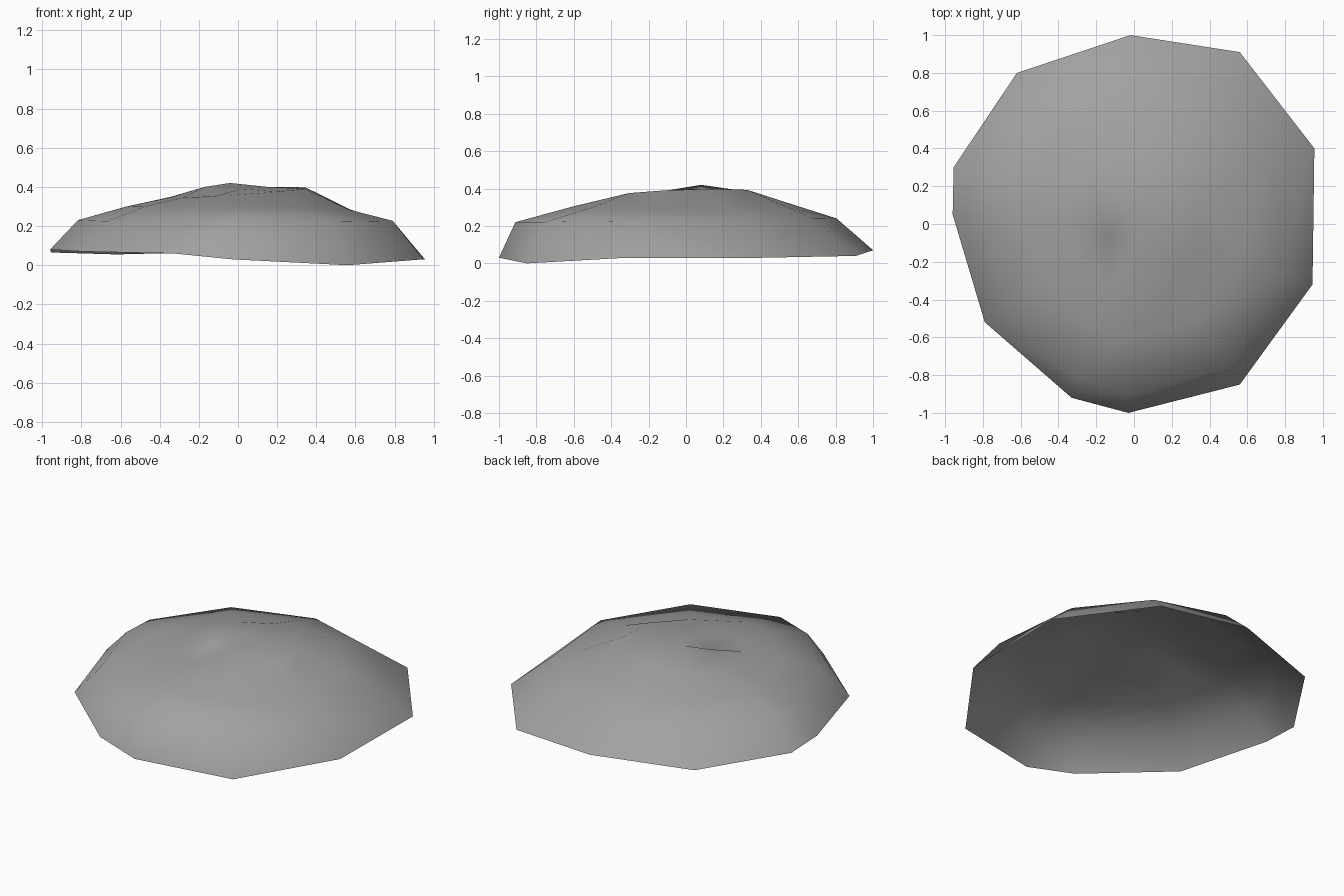
import bpy
import bmesh
from mathutils import Vector
from mathutils.geometry import delaunay_2d_cdt

cube = bpy.data.objects.get("Cube")
if cube:
    bpy.data.objects.remove(cube, do_unlink=True)

# Plain grey stone
stone = bpy.data.materials.new("grey_stone")
stone.use_nodes = True
grey = (0.36, 0.36, 0.36, 1)
stone.diffuse_color = grey
stone.node_tree.nodes["Principled BSDF"].inputs["Base Color"].default_value = grey

# Uneven outline of the shell, counter-clockwise from the back
rim = [Vector(p) for p in (
    (-.02, 1, .07), (-.62, .8, .055), (-.955, .3, .065), (-.96, .05, .08),
    (-.79, -.52, .07), (-.33, -.92, .06), (-.03, -1, .03), (.56, -.85, 0),
    (.945, -.32, .03), (.955, .4, .03), (.56, .91, .04))]


def inner_ring(scale, height):
    """Shrink the outline and lift it; scale and height depend on the rim point."""
    return [Vector((p.x * scale(p), p.y * scale(p), height(p))) for p in rim]


# Shoulder: steep at the front, sloping at the back, drawn in at the back left
shoulder = inner_ring(
    lambda p: .835 - .055 * p.y - .02 * p.x + .025 * p.y ** 2 - .1 * max(0, p.x * p.y),
    lambda p: .23 + .01 * p.y)
# Upper slope
slope = inner_ring(lambda p: .6, lambda p: .29 - .008 * p.x + .015 * p.y ** 2)
# Edge of the summit, lower on the right-hand side
crown = inner_ring(lambda p: .36, lambda p: .37 + .025 * p.x + .01 * p.y)
# Summit knob, ledge and the small hollow below it
summit = [Vector(p) for p in (
    (-.04, .08, .42), (-.17, 0, .4), (-.14, -.06, .365),
    (.02, -.1, .39), (.15, .08, .4))]

# Join all levels into one open skin
points = rim + shoulder + slope + crown + summit
flat, _, triangles, origins, _, _ = delaunay_2d_cdt(
    [p.xy for p in points], [], [], 0, 1e-5)
bm = bmesh.new()
verts = [bm.verts.new((xy.x, xy.y, points[origin[0]].z))
         for xy, origin in zip(flat, origins)]
for tri in triangles:
    face = bm.faces.new([verts[i] for i in tri])
    face.smooth = True
    face.normal_update()
    if face.normal.z < 0:
        face.normal_flip()

mesh = bpy.data.meshes.new("rock_mound")
bm.to_mesh(mesh)
bm.free()
mesh.materials.append(stone)
mound = bpy.data.objects.new("rock_mound", mesh)
bpy.context.collection.objects.link(mound)
